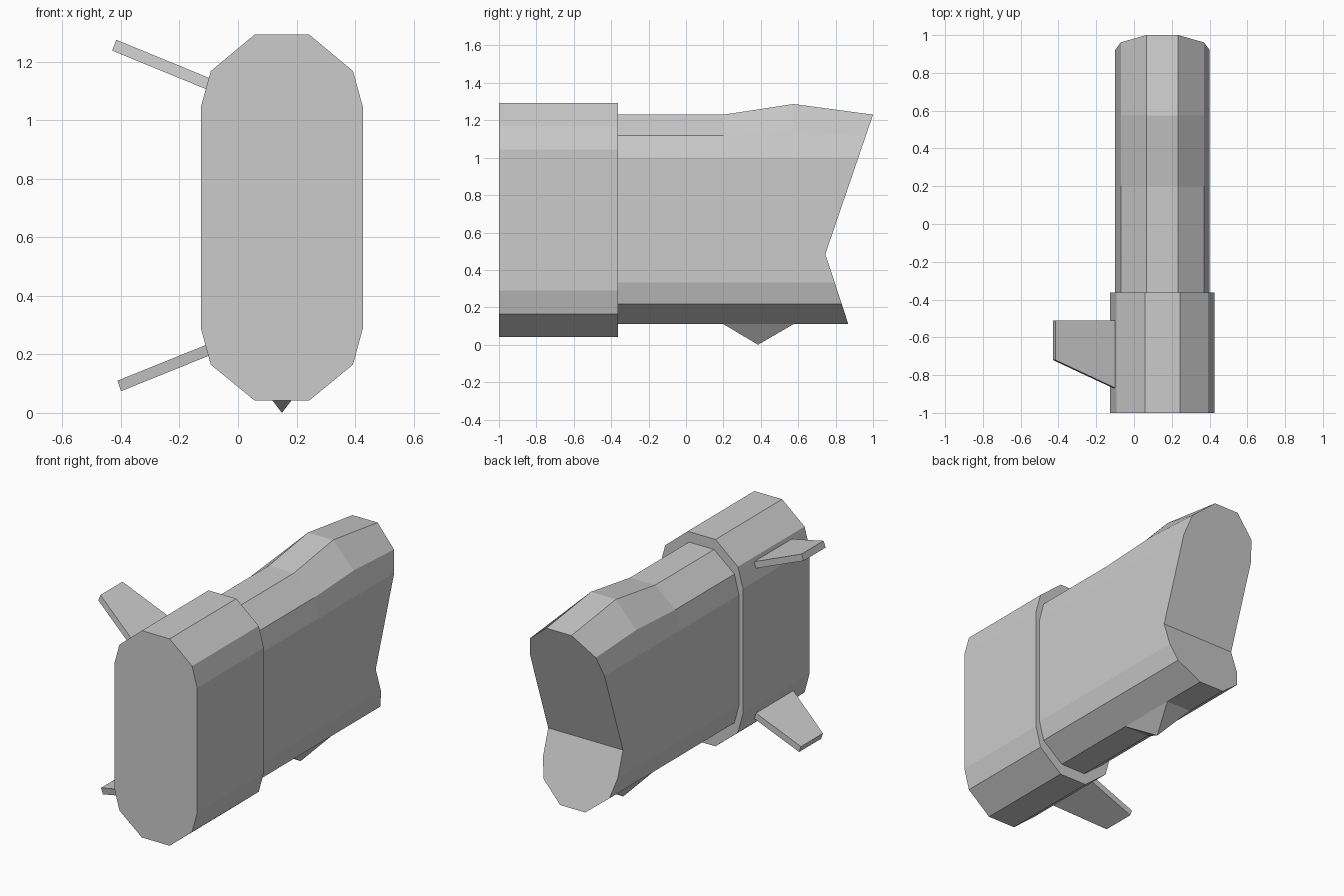
import bpy

if "Cube" in bpy.data.objects:
    bpy.data.objects.remove(bpy.data.objects["Cube"])

CX = 0.15


def make(name, verts, faces):
    import bmesh
    me = bpy.data.meshes.new(name)
    me.from_pydata(verts, [], faces)
    bm = bmesh.new()
    bm.from_mesh(me)
    bmesh.ops.recalc_face_normals(bm, faces=bm.faces)
    bm.to_mesh(me)
    bm.free()
    ob = bpy.data.objects.new(name, me)
    bpy.context.collection.objects.link(ob)
    return ob


def ring(half):
    """Mirror a right-hand half profile (top to bottom) into a closed ring."""
    return [(CX + x, z) for x, z in half] + [(CX - x, z) for x, z in reversed(half)]


def bridge(rings, n):
    return [(r * n + i, r * n + (i + 1) % n, (r + 1) * n + (i + 1) % n, (r + 1) * n + i)
            for r in range(rings - 1) for i in range(n)]


# Wide front collar: straight chamfered prism
p = ring([(0.093, 1.293), (0.243, 1.168), (0.277, 1.045),
          (0.277, 0.29), (0.243, 0.165), (0.093, 0.042)])
n = len(p)
make("front_collar", [(x, y, z) for y in (-1, -0.363) for x, z in p],
     bridge(2, n) + [tuple(range(n)), tuple(range(n, 2 * n))])

# Rear body: notched end and a raised hump along the top
WAIST = 0.485
half = [(0.084, 1.23), (0.22, 1.118), (0.25, 1.0), (0.25, WAIST),
        (0.25, 0.332), (0.22, 0.218), (0.084, 0.11)]
p = ring(half)
n = len(p)


def end_y(z):
    return 0.745 + (z - WAIST) * (0.255 / 0.745 if z > WAIST else -0.328)


verts = [(x, y, z) for y in (-0.37, 0.2) for x, z in p]
verts += [(x, 0.575, z + (0.057 if z > 1.2 else 0.02 if z > 1.1 else 0)) for x, z in p]
verts += [(x, end_y(z), z) for x, z in p]
last = 3 * n
w = 3                      # waist index on the right, mirrored on the left
upper = [last + i for i in list(range(w + 1)) + list(range(n - 1 - w, n))]
lower = [last + i for i in range(w, n - w)]
make("rear_body", verts, bridge(4, n) + [tuple(range(n)), tuple(upper), tuple(lower)])

# Small pyramid foot under the rear body
make("bottom_spike",
     [(CX + sx * 0.084, y, 0.11) for sx, y in ((-1, 0.2), (1, 0.2), (1, 0.575), (-1, 0.575))]
     + [(CX, 0.385, 0.0)],
     [(i, (i + 1) % 4, 4) for i in range(4)] + [(3, 2, 1, 0)])


# Two swept fins on the left side
def fin(name, root, tip):
    outline = [(root, -0.51), (tip, -0.51), (tip, -0.72), (root, -0.87)]
    verts = [(pt[side][0], y, pt[side][1]) for side in (0, 1) for pt, y in outline]
    make(name, verts, bridge(2, 4) + [(0, 1, 2, 3), (4, 5, 6, 7)])


fin("upper_fin", ((-0.095, 1.143), (-0.108, 1.106)), ((-0.416, 1.275), (-0.43, 1.238)))
fin("lower_fin", ((-0.105, 0.234), (-0.093, 0.198)), ((-0.412, 0.11), (-0.4, 0.074)))
